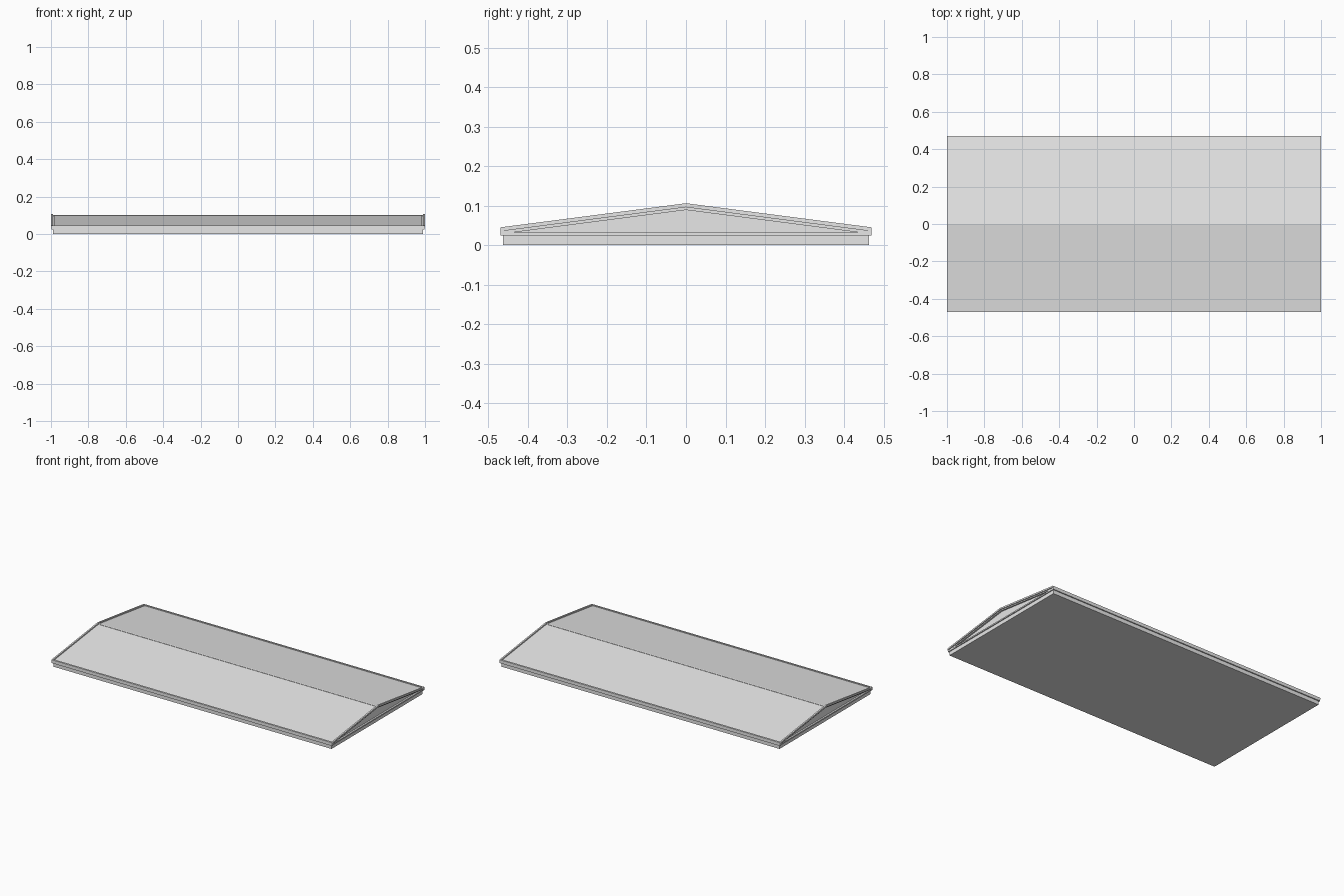
import bpy
import bmesh

cube = bpy.data.objects.get("Cube")
if cube:
    bpy.data.objects.remove(cube, do_unlink=True)

# Single plain stone colour
stone = bpy.data.materials.new("light_grey_stone")
stone.use_nodes = True
grey = (0.8, 0.8, 0.8, 1)
stone.diffuse_color = grey
stone.node_tree.nodes["Principled BSDF"].inputs["Base Color"].default_value = grey

HALF = 0.47
EAVE, RIDGE = 0.045, 0.106


def slope(y, drop=0.0):
    """Height of the outer roof plane at y, lowered by drop."""
    return RIDGE - (RIDGE - EAVE) * abs(y) / HALF - drop


def prism(name, profile, x0, x1):
    """Extrude a (y, z) profile along x."""
    bm = bmesh.new()
    face = bm.faces.new([bm.verts.new((x0, y, z)) for y, z in profile])
    out = bmesh.ops.extrude_face_region(bm, geom=[face])
    moved = [v for v in out["geom"] if isinstance(v, bmesh.types.BMVert)]
    bmesh.ops.translate(bm, verts=moved, vec=(x1 - x0, 0, 0))
    bmesh.ops.recalc_face_normals(bm, faces=bm.faces)
    mesh = bpy.data.meshes.new(name)
    bm.to_mesh(mesh)
    bm.free()
    mesh.materials.append(stone)
    obj = bpy.data.objects.new(name, mesh)
    bpy.context.collection.objects.link(obj)
    return obj


def rect(y0, y1, z0, z1):
    return [(y0, z0), (y1, z0), (y1, z1), (y0, z1)]


def chevron(half, top, bottom):
    """Band following both slopes between two drops."""
    return [(-half, slope(half, top)), (0, slope(0, top)), (half, slope(half, top)),
            (half, slope(half, bottom)), (0, slope(0, bottom)), (-half, slope(half, bottom))]


# Base slab and the level cornice above it
prism("base_slab", rect(-0.463, 0.463, 0, 0.026), -0.99, 0.99)
prism("level_cornice", rect(-0.469, 0.469, 0.024, 0.032), -0.996, 0.996)

# Roof body: sunken slopes, with recessed gable ends
s = 0.465
prism("roof_body", [(-s, 0.026), (s, 0.026), (s, slope(s, 0.006)),
                    (0, slope(0, 0.006)), (-s, slope(s, 0.006))], -0.985, 0.985)

# Ridge cap
r = 0.008
prism("ridge_cap", [(-r, slope(r, 0.01)), (-r, slope(r, 0.004)), (0, slope(0, 0.004)),
                    (r, slope(r, 0.004)), (r, slope(r, 0.01))], -0.988, 0.988)

# Raised eave lips along the long sides
for side, name in ((-1, "front_eave"), (1, "back_eave")):
    inner, outer = side * 0.46, side * HALF
    prism(name, [(inner, 0.024), (outer, 0.024), (outer, slope(outer)),
                 (inner, slope(inner))], -0.997, 0.997)

# Stepped raking mouldings on both gable ends
for side, name in ((-1, "right"), (1, "left")):
    prism(name + "_outer_rake", chevron(HALF, 0, 0.010), side * 0.99, side)
    prism(name + "_inner_rake", chevron(0.468, 0.008, 0.017), side * 0.98, side * 0.994)
